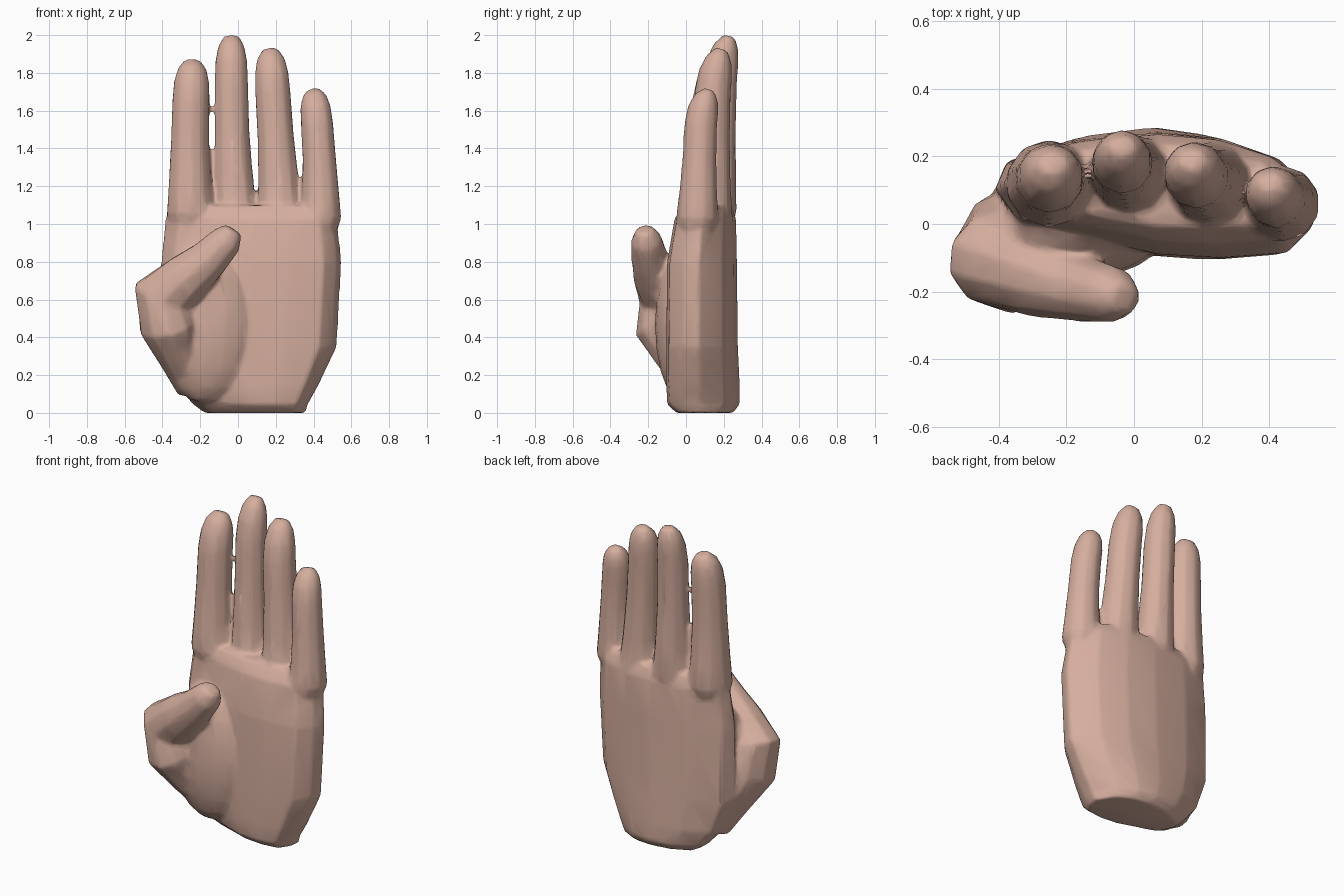
import bpy, bmesh, math
from mathutils import Vector

if "Cube" in bpy.data.objects:
    bpy.data.objects.remove(bpy.data.objects["Cube"])

skin = bpy.data.materials.new("skin")
skin.diffuse_color = (0.66, 0.42, 0.34, 1)
skin.use_nodes = True
skin.node_tree.nodes["Principled BSDF"].inputs["Base Color"].default_value = skin.diffuse_color


def loft(name, rings):
    """Skin a list of equal-length point rings and cap both ends."""
    bm = bmesh.new()
    loops = [[bm.verts.new(p) for p in ring] for ring in rings]
    n = len(loops[0])
    for a, b in zip(loops, loops[1:]):
        for i in range(n):
            j = (i + 1) % n
            bm.faces.new((a[i], a[j], b[j], b[i]))
    bm.faces.new(loops[0][::-1])
    bm.faces.new(loops[-1])
    bmesh.ops.recalc_face_normals(bm, faces=bm.faces)
    mesh = bpy.data.meshes.new(name)
    bm.to_mesh(mesh)
    bm.free()
    obj = bpy.data.objects.new(name, mesh)
    bpy.context.collection.objects.link(obj)
    return obj


def limb(name, path, sides=10):
    """Loft ovals along a path of (x, y, z, half width, half depth)."""
    pts = [Vector(p[:3]) for p in path]
    rings = []
    for k, (c, p) in enumerate(zip(pts, path)):
        t = (pts[min(k + 1, len(pts) - 1)] - pts[max(k - 1, 0)]).normalized()
        side = t.cross(Vector((0, 1, 0))).normalized()
        depth = side.cross(t)
        angles = [2 * math.pi * (i + 0.5) / sides for i in range(sides)]
        rings.append([c + side * p[3] * 1.05 * math.cos(a)
                      + depth * p[4] * 1.05 * math.sin(a) for a in angles])
    return loft(name, rings)


def finger(name, x0, bow, x1, y0, y1, top, r):
    """Tapered finger rising from inside the palm, tip rolled to the back."""
    path = []
    for t, width, roll in ((0, .7, 0), (.16, 1.25, 0), (.32, 1.12, 0),
                           (.55, 1, 0), (.78, .97, 0), (.88, .92, .01),
                           (.95, .76, .025), (1, .42, .04)):
        path.append((x0 + (x1 - x0) * t + bow * 4 * t * (1 - t),
                     y0 + (y1 - y0) * t + roll, .9 + (top - .9) * t,
                     r * width, r * (width - 2 * roll)))
    return limb(name, path)


# Palm: one arched cross-section (u across, v front to back) scaled up the hand
section = [(-1, .55), (-.93, .76), (-.5, .94), (0, 1), (.4, .95), (.75, .79),
           (1, .45), (.95, .24), (.8, .04), (.4, 0), (0, .03), (-.85, .28)]
palm_levels = [  # z, x min, x max, y min, y max
    (0, -.18, .36, -.05, .25), (.045, -.24, .37, -.10, .285),
    (.15, -.33, .43, -.105, .285), (.35, -.41, .525, -.105, .275),
    (.80, -.41, .55, -.10, .27), (1.03, -.385, .525, -.06, .265),
    (1.10, -.34, .47, -.01, .235)]
hand = loft("hand", [
    [((a + b) / 2 + u * (b - a) / 2, c + v * (d - c), z) for u, v in section]
    for z, a, b, c, d in palm_levels])

# Soft mound at the base of the thumb
bpy.ops.mesh.primitive_uv_sphere_add(segments=16, ring_count=10, radius=1,
                                     location=(-.17, -.01, .47))
mound = bpy.context.object
mound.name = "thumb_mound"
mound.scale = (.27, .155, .42)

# Fingers and thumb
parts = [
    mound,
    finger("index_finger", -.245, -.012, -.24, .115, .14, 1.865, .10),
    finger("middle_finger", -.005, -.01, -.035, .145, .19, 1.995, .09),
    finger("ring_finger", .235, 0, .17, .115, .15, 1.925, .095),
    finger("little_finger", .435, .015, .40, .055, .085, 1.71, .087),
    limb("thumb", [
        (-.25, .06, .12, .07, .08), (-.31, 0, .28, .10, .14),
        (-.37, -.085, .46, .15, .18), (-.39, -.10, .62, .165, .145),
        (-.27, -.155, .715, .13, .12), (-.16, -.19, .81, .105, .095),
        (-.06, -.21, .915, .085, .08), (-.025, -.22, .97, .05, .045)])]


def apply(kind, **settings):
    mod = hand.modifiers.new(kind.lower(), kind)
    for key, value in settings.items():
        setattr(mod, key, value)
    bpy.ops.object.modifier_apply(modifier=mod.name)


# Fuse everything into one skin, soften the joins and thin out the mesh
bpy.ops.object.select_all(action='DESELECT')
bpy.context.view_layer.objects.active = hand
hand.select_set(True)
for part in parts:
    apply('BOOLEAN', operation='UNION', solver='EXACT', object=part)
    bpy.data.objects.remove(part)
apply('REMESH', mode='VOXEL', voxel_size=0.012)
apply('SMOOTH', factor=0.5, iterations=8)
apply('DECIMATE', ratio=0.06)
hand.data.materials.clear()
hand.data.materials.append(skin)
bpy.ops.object.shade_smooth_by_angle(angle=math.radians(50))
